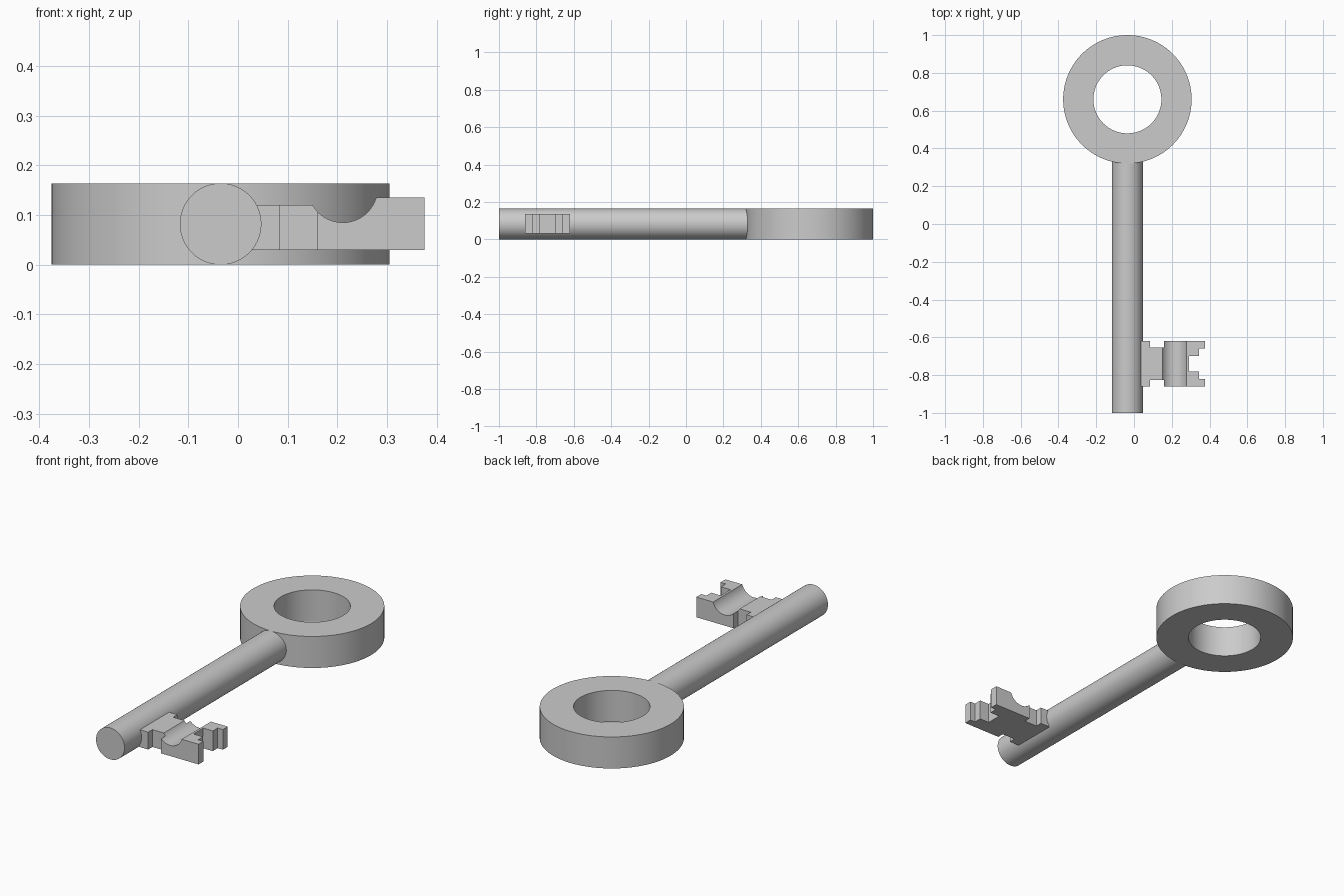
import bpy, bmesh, math

cube = bpy.data.objects.get("Cube")
if cube:
    bpy.data.objects.remove(cube, do_unlink=True)

steel = bpy.data.materials.new("plain grey metal")
steel.use_nodes = True
GREY = (0.6, 0.6, 0.6, 1)
steel.diffuse_color = GREY
steel.node_tree.nodes["Principled BSDF"].inputs["Base Color"].default_value = GREY

CX, R = -0.035, 0.082   # shaft axis and radius
RING_Y = 0.66


def prism(name, outline, depth):
    """Closed outline of 3D points pushed along the depth vector."""
    bm = bmesh.new()
    face = bm.faces.new([bm.verts.new(p) for p in outline])
    moved = bmesh.ops.extrude_face_region(bm, geom=[face])["geom"]
    bmesh.ops.translate(bm, vec=depth, verts=[v for v in moved if isinstance(v, bmesh.types.BMVert)])
    bmesh.ops.recalc_face_normals(bm, faces=bm.faces)
    mesh = bpy.data.meshes.new(name)
    bm.to_mesh(mesh)
    bm.free()
    obj = bpy.data.objects.new(name, mesh)
    bpy.context.collection.objects.link(obj)
    mesh.materials.append(steel)
    return obj


def smooth(obj):
    bpy.ops.object.select_all(action="DESELECT")
    obj.select_set(True)
    bpy.context.view_layer.objects.active = obj
    bpy.ops.object.shade_smooth_by_angle(angle=math.radians(30))


def boolean(obj, other, operation):
    mod = obj.modifiers.new(operation.lower(), "BOOLEAN")
    mod.operation, mod.object, mod.solver = operation, other, "EXACT"
    bpy.context.view_layer.objects.active = obj
    bpy.ops.object.modifier_apply(modifier=mod.name)
    bpy.data.objects.remove(other, do_unlink=True)


def circle(radius, steps):
    return [(radius * math.cos(i * math.tau / steps), radius * math.sin(i * math.tau / steps))
            for i in range(steps)]


# Ring handle with a round hole
ring = prism("ring_handle", [(CX + a, RING_Y + b, 0) for a, b in circle(0.34, 128)], (0, 0, 2 * R))
hole = prism("hole_cutter", [(CX + a, RING_Y + b, -0.1) for a, b in circle(0.18, 128)], (0, 0, 0.4))
boolean(ring, hole, "DIFFERENCE")
smooth(ring)

# Round shaft, its far end buried in the ring
shaft = prism("shaft", [(CX + a, -1, R + b) for a, b in circle(R, 96)], (0, 1.38, 0))
smooth(shaft)

# Toothed bit: half of the plan outline, mirrored about its middle line
MID = -0.74
half = [(0.0, 0.12), (0.085, 0.12), (0.085, 0.085), (0.16, 0.085), (0.16, 0.12),
        (0.375, 0.12), (0.375, 0.08), (0.345, 0.08), (0.345, 0.04), (0.29, 0.04)]
plan = half + [(x, -y) for x, y in reversed(half)]
bit = prism("toothed_bit", [(x, MID + y, 0.03) for x, y in plan], (0, 0, 0.105))

# Side profile of the bit: low step, round groove, high step
GX, GZ, GR = 0.211, 0.155, 0.07
start, end = math.pi + math.asin(0.5), math.tau - math.asin(0.286)
groove = [(GX + GR * math.cos(t), GZ + GR * math.sin(t))
          for t in (start + (end - start) * i / 24 for i in range(25))]
side = [(-0.1, 0), (-0.1, 0.12)] + groove + [(GX + 0.075, 0.135), (GX + 0.075, 0.2), (0.5, 0.2), (0.5, 0)]
profile = prism("profile_cutter", [(x, -1, z) for x, z in side], (0, 0.6, 0))
boolean(bit, profile, "INTERSECT")
smooth(bit)
